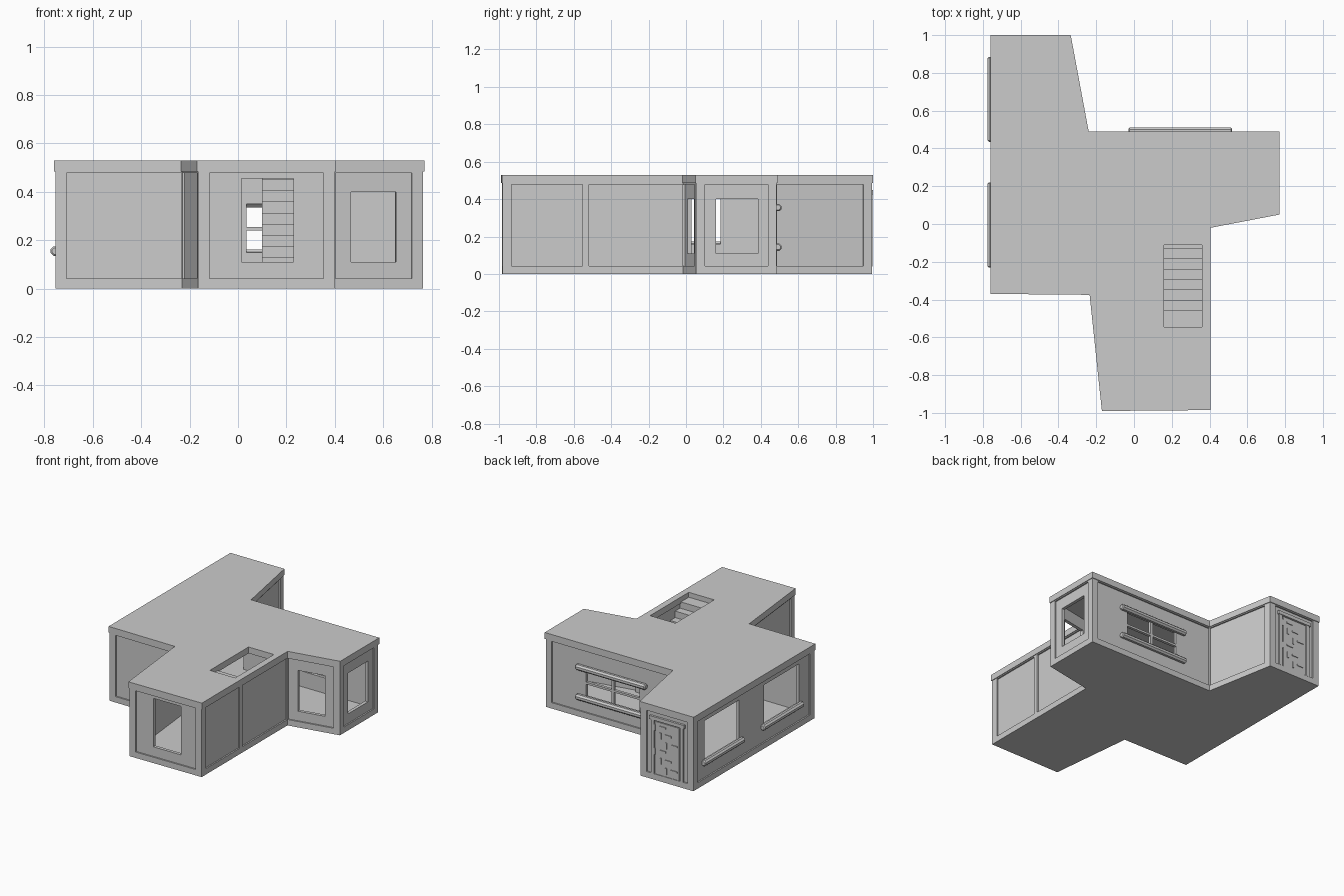
import bpy, bmesh, math
from mathutils import Vector, Matrix

if "Cube" in bpy.data.objects:
    bpy.data.objects.remove(bpy.data.objects["Cube"])

grey = bpy.data.materials.new("plain_grey")
grey.use_nodes = True
colour = (0.6, 0.6, 0.6, 1)
grey.diffuse_color = colour
grey.node_tree.nodes["Principled BSDF"].inputs["Base Color"].default_value = colour

# Footprint, anticlockwise from the front left corner
PLAN = [Vector(p) for p in [(-.76, -.37), (-.235, -.375), (-.17, -.99), (.405, -.985), (.405, -.02),
                            (.77, .05), (.77, .49), (-.24, .49), (-.335, 1), (-.76, 1)]]
SIDES = len(PLAN)


def to_object(name, bm):
    bmesh.ops.recalc_face_normals(bm, faces=bm.faces)
    mesh = bpy.data.meshes.new(name)
    bm.to_mesh(mesh)
    bm.free()
    mesh.materials.append(grey)
    obj = bpy.data.objects.new(name, mesh)
    bpy.context.collection.objects.link(obj)
    return obj


def inset(points, d):
    """Move every edge of the footprint inward by d."""
    out = []
    for i, p in enumerate(points):
        a = (p - points[i - 1]).normalized()
        b = (points[(i + 1) % len(points)] - p).normalized()
        na, nb = Vector((-a.y, a.x)), Vector((-b.y, b.x))
        out.append(p + (na + nb) * d / (1 + na.dot(nb)))
    return out


def prism(name, points, z0, z1):
    bm = bmesh.new()
    face = bm.faces.new([bm.verts.new((p.x, p.y, z0)) for p in points])
    ext = bmesh.ops.extrude_face_region(bm, geom=[face])
    moved = [g for g in ext["geom"] if isinstance(g, bmesh.types.BMVert)]
    bmesh.ops.translate(bm, verts=moved, vec=(0, 0, z1 - z0))
    return to_object(name, bm)


def add_box(bm, lo, hi, frame=Matrix()):
    lo, hi = Vector(lo), Vector(hi)
    m = frame @ Matrix.Translation((lo + hi) / 2) @ Matrix.Diagonal((*(hi - lo), 1))
    bmesh.ops.create_cube(bm, size=1, matrix=m)


def boxes(name, items):
    bm = bmesh.new()
    for lo, hi in items:
        add_box(bm, lo, hi)
    return to_object(name, bm)


def wall_frame(i):
    """Wall space: x along the wall, y inward, z up."""
    d = (WALL[(i + 1) % SIDES] - WALL[i]).normalized()
    m = Matrix(((d.x, -d.y, 0), (d.y, d.x, 0), (0, 0, 1))).to_4x4()
    return Matrix.Translation((*WALL[i], 0)) @ m


def wall_cutter(name, items, depth):
    bm = bmesh.new()
    for side, u0, u1, z0, z1 in items:
        add_box(bm, (u0, -.02, z0), (u1, depth, z1), wall_frame(side))
    return to_object(name, bm)


def subtract(target, cutter):
    mod = target.modifiers.new("cut", "BOOLEAN")
    mod.operation, mod.solver, mod.object = "DIFFERENCE", "EXACT", cutter
    bpy.context.view_layer.objects.active = target
    bpy.ops.object.modifier_apply(modifier=mod.name)
    bpy.data.objects.remove(cutter)


WALL = inset(PLAN, .005)
walls = prism("walls_and_floor", WALL, 0, .485)
subtract(walls, prism("room_cutter", inset(PLAN, .038), .04, .6))

# Sunken panels: margins only at outward corners, the long side split in two
panels = []
for i in range(SIDES):
    length = (WALL[(i + 1) % SIDES] - WALL[i]).length
    start, end = [0 if k % SIDES in (1, 4, 7) else .045 for k in (i, i + 1)]
    spans = [(start, length - end)]
    if i == 3:
        spans = [(start, .43), (.46, length - end)]
    panels += [(i, a + .002, b - .002, .042, .478) for a, b in spans]
subtract(walls, wall_cutter("panel_cutter", panels, .01))

# Openings: front, angled wall, right wall, back wall, two on the left wall
openings = [(2, .18, .395, .11, .455), (4, .07, .26, .11, .40), (5, .105, .33, .11, .40),
            (6, .31, .73, .15, .35), (9, .14, .53, .16, .445), (9, .81, 1.2, .16, .445)]
subtract(walls, wall_cutter("opening_cutter", openings, .06))

# Roof slab with stairwell
roof = prism("roof", PLAN, .485, .53)
subtract(roof, boxes("stairwell_cutter", [((.16, -.545, .4), (.36, -.11, .6))]))

# Staircase climbing toward the front
rise, run, steps = .046, .055, 10
boxes("staircase", [((.1, -.545 + (steps - 1 - k) * run, .035 + k * rise),
                     (.37, -.545 + (steps + .6 - k) * run, .035 + (k + 1) * rise))
                    for k in range(steps)])

# Glazing bars of the back window
boxes("back_window_bars", [((.235, .455, .15), (.255, .475, .35)),
                           ((.03, .455, .24), (.46, .475, .255))])


def rail(name, start, end):
    a, b = Vector(start), Vector(end)
    bm = bmesh.new()
    m = Matrix.Translation((a + b) / 2) @ (b - a).to_track_quat("Z", "Y").to_matrix().to_4x4()
    m = m @ Matrix.Rotation(math.pi / 8, 4, "Z")
    bmesh.ops.create_cone(bm, cap_ends=True, segments=8, radius1=.021, radius2=.021,
                          depth=(b - a).length, matrix=m)
    caps = [e for f in bm.faces if len(f.verts) == 8 for e in f.edges]
    bmesh.ops.bevel(bm, geom=caps, offset=.006, segments=1, affect="EDGES")
    return to_object(name, bm)


# Rails above and below the back window, sills on the left wall
for name, z in (("lower_rail", .143), ("upper_rail", .355)):
    rail(name, (-.03, .491, z), (.52, .491, z))
for name, y in (("front_sill", -.23), ("rear_sill", .435)):
    rail(name, (-.755, y, .155), (-.755, y + .45, .155))

# Back door with surround and raised ornaments
boxes("door_surround", [((-.675, .98, .04), (-.65, .996, .43)), ((-.445, .98, .04), (-.42, .996, .43)),
                        ((-.685, .98, .425), (-.41, 1.0, .45))])
boxes("door", [((-.64, .975, .04), (-.455, .991, .415))])
bits = []
for k, z in enumerate((.09, .15, .21, .27, .33, .38)):
    x = -.625 + .045 * (k % 3)
    bits += [((x, .985, z), (x + .05, .996, z + .012)),
             ((x + .08, .985, z - .03), (x + .092, .996, z + .015))]
boxes("door_ornament", bits)
